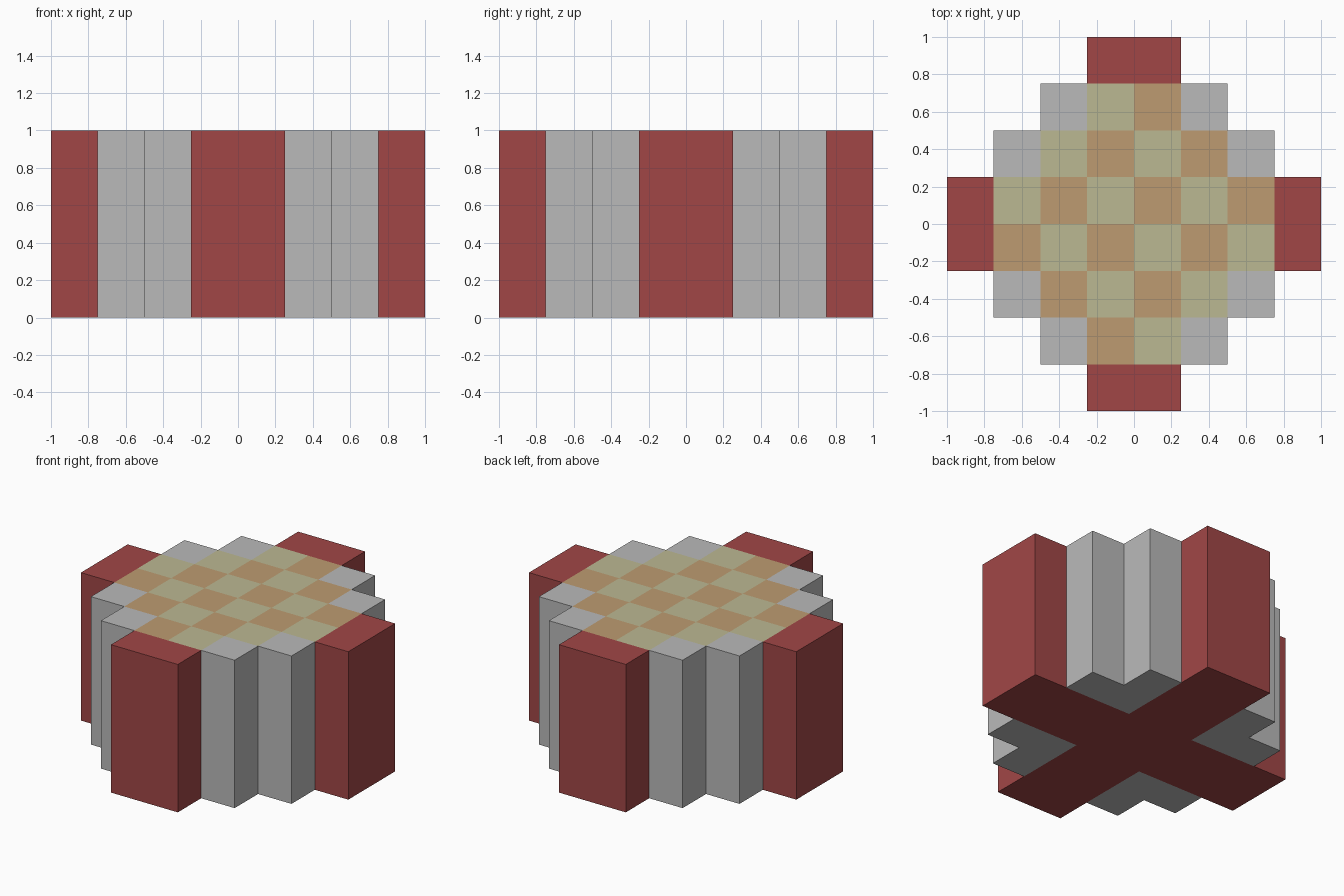
import bpy
import bmesh

if "Cube" in bpy.data.objects:
    bpy.data.objects.remove(bpy.data.objects["Cube"])

CELL = 0.25
HEIGHT = 1.0
SIDES = ((1, 0), (-1, 0), (0, 1), (0, -1))


def material(name, rgb):
    mat = bpy.data.materials.new(name)
    mat.diffuse_color = (*rgb, 1)
    mat.use_nodes = True
    mat.node_tree.nodes["Principled BSDF"].inputs["Base Color"].default_value = mat.diffuse_color
    return mat


def add_object(name, quads, mat):
    # Weld the quads and merge coplanar ones into clean faces
    bm = bmesh.new()
    for quad in quads:
        bm.faces.new([bm.verts.new(p) for p in quad])
    bmesh.ops.remove_doubles(bm, verts=bm.verts[:], dist=0.0001)
    bmesh.ops.dissolve_limit(bm, angle_limit=0.01, verts=bm.verts[:], edges=bm.edges[:])
    mesh = bpy.data.meshes.new(name)
    bm.to_mesh(mesh)
    bm.free()
    mesh.materials.append(mat)
    obj = bpy.data.objects.new(name, mesh)
    bpy.context.collection.objects.link(obj)
    return obj


def top_face(i, j):
    x, y = i * CELL, j * CELL
    return [(x, y, HEIGHT), (x + CELL, y, HEIGHT),
            (x + CELL, y + CELL, HEIGHT), (x, y + CELL, HEIGHT)]


def bottom_face(i, j):
    return [(x, y, 0) for x, y, z in reversed(top_face(i, j))]


def side_face(i, j, dx, dy):
    cx, cy, h = (i + 0.5) * CELL, (j + 0.5) * CELL, CELL / 2
    mx, my = cx + dx * h, cy + dy * h
    tx, ty = -dy * h, dx * h
    return [(mx - tx, my - ty, 0), (mx + tx, my + ty, 0),
            (mx + tx, my + ty, HEIGHT), (mx - tx, my - ty, HEIGHT)]


# Stepped plan on a square grid: cross arms, corner steps, tiled diamond
grid = [(i, j) for i in range(-4, 4) for j in range(-4, 4)]
cross = {(i, j) for i, j in grid if i in (-1, 0) or j in (-1, 0)}
ring = {(i, j) for i, j in grid
        if abs(i + 0.5) + abs(j + 0.5) <= 4 and (i, j) not in cross}
plan = cross | ring
tiled = {(i, j) for i, j in plan if abs(i + 0.5) + abs(j + 0.5) <= 3}


def block(name, cells, mat):
    quads = []
    for i, j in sorted(cells):
        quads.append(bottom_face(i, j))
        if (i, j) not in tiled:
            quads.append(top_face(i, j))
        for dx, dy in SIDES:
            if (i + dx, j + dy) not in plan:
                quads.append(side_face(i, j, dx, dy))
    return add_object(name, quads, mat)


# Body
block("cross_arms", cross, material("dark_red", (0.355, 0.062, 0.062)))
block("corner_steps", ring, material("stone_grey", (0.49, 0.49, 0.49)))

# Checkered top
add_object("light_tiles", [top_face(i, j) for i, j in sorted(tiled) if (i + j) % 2],
           material("olive", (0.50, 0.48, 0.29)))
add_object("dark_tiles", [top_face(i, j) for i, j in sorted(tiled) if (i + j) % 2 == 0],
           material("tan", (0.51, 0.33, 0.165)))
